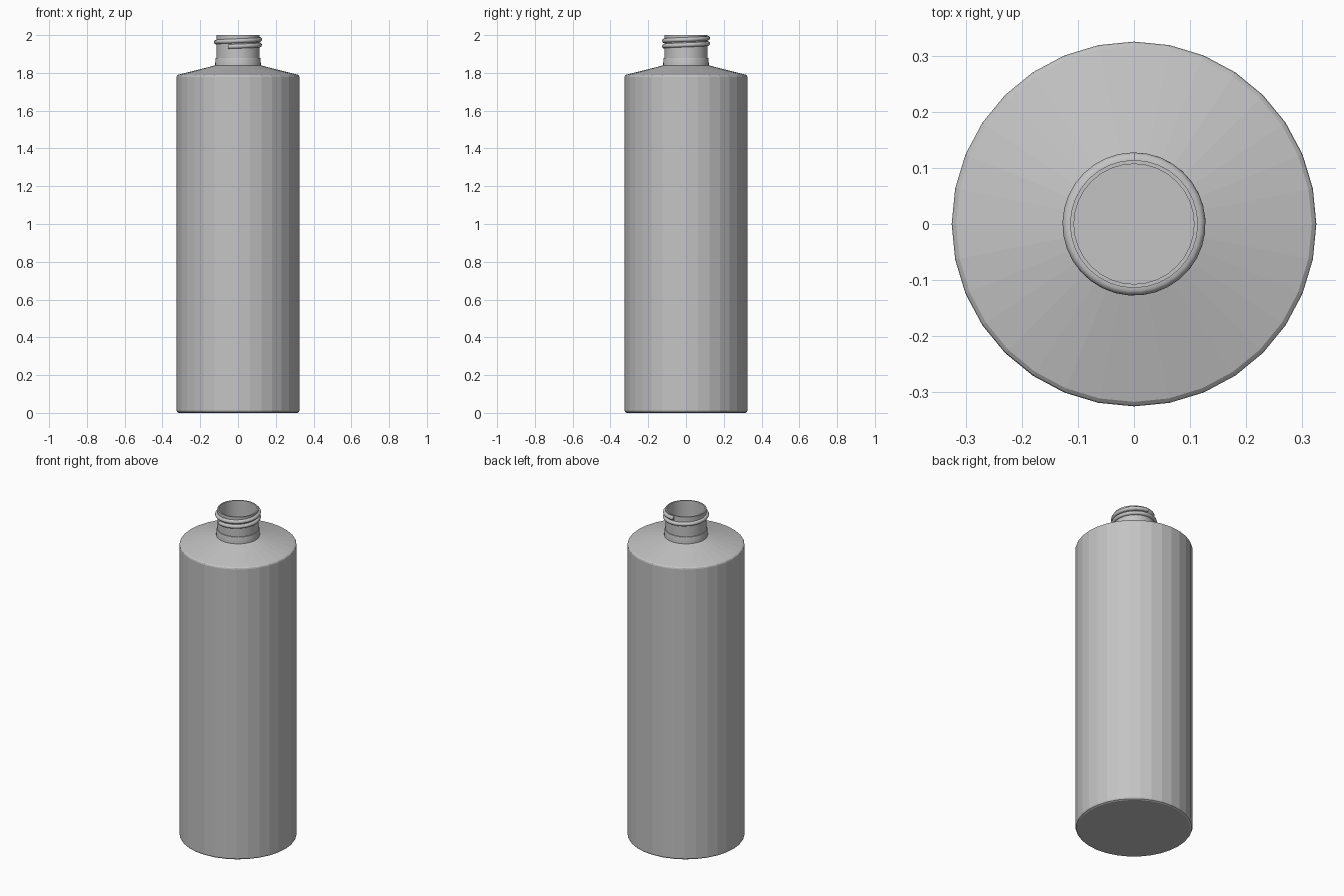
import bpy, bmesh, math

if "Cube" in bpy.data.objects:
    bpy.data.objects.remove(bpy.data.objects["Cube"])

mat = bpy.data.materials.new("grey plastic")
mat.diffuse_color = (0.55, 0.55, 0.55, 1)
mat.use_nodes = True
mat.node_tree.nodes["Principled BSDF"].inputs["Base Color"].default_value = mat.diffuse_color


def finish(name, bm, smooth_angle=None):
    bmesh.ops.recalc_face_normals(bm, faces=bm.faces)
    me = bpy.data.meshes.new(name)
    bm.to_mesh(me)
    bm.free()
    me.materials.append(mat)
    ob = bpy.data.objects.new(name, me)
    bpy.context.collection.objects.link(ob)
    if smooth_angle:
        bpy.ops.object.select_all(action='DESELECT')
        ob.select_set(True)
        bpy.context.view_layer.objects.active = ob
        bpy.ops.object.shade_smooth_by_angle(angle=math.radians(smooth_angle))
    return ob


def loft(bm, rings, closed_ends):
    """Bridge rings of vertices, optionally capping both ends."""
    n = len(rings[0])
    for a, b in zip(rings, rings[1:]):
        for i in range(n):
            j = (i + 1) % n
            bm.faces.new((a[i], a[j], b[j], b[i]))
    if closed_ends:
        bm.faces.new(rings[0])
        bm.faces.new(rings[-1])


def lathe(name, profile, sides, caps, smooth_angle=None, loop=False):
    bm = bmesh.new()
    rings = [[bm.verts.new((r * math.cos(2 * math.pi * i / sides),
                            r * math.sin(2 * math.pi * i / sides), z))
              for i in range(sides)] for r, z in profile]
    loft(bm, rings + rings[:1] if loop else rings, caps)
    return finish(name, bm, smooth_angle)


# Hollow bottle body: outer wall, shoulder, then inner wall down to the floor
lathe("body", [(0.313, 0.0), (0.321, 0.004), (0.325, 0.012),
               (0.325, 1.778), (0.323, 1.785), (0.317, 1.79), (0.12, 1.84),
               (0.107, 1.83), (0.312, 1.776), (0.312, 0.014)], 32, True)

# Neck tube with a slightly wider collar at its base
lathe("neck", [(0.121, 1.835), (0.12, 1.872), (0.118, 1.879), (0.114, 1.88),
               (0.114, 2.0), (0.107, 2.0), (0.107, 1.825)],
      32, False, 30, loop=True)

# Screw thread: rounded bead climbing around the neck, with blunt ends
bm = bmesh.new()
start, end, steps, bead = math.radians(-115), math.radians(450), 52, 10
rings = []
for s in range(steps + 1):
    t = s / steps
    a = start + (end - start) * t
    z = 1.939 + 0.045 * t
    ring = []
    for k in range(bead):
        b = 2 * math.pi * k / bead
        r = 0.1155 + 0.012 * math.cos(b)
        ring.append(bm.verts.new((r * math.cos(a), r * math.sin(a),
                                  z + 0.012 * math.sin(b))))
    rings.append(ring)
# Keep the bead from poking through the inside of the neck
for ring in rings:
    for v in ring:
        r = math.hypot(v.co.x, v.co.y)
        if r < 0.11:
            v.co.x *= 0.11 / r
            v.co.y *= 0.11 / r
loft(bm, rings, True)
finish("screw_thread", bm, 40)
